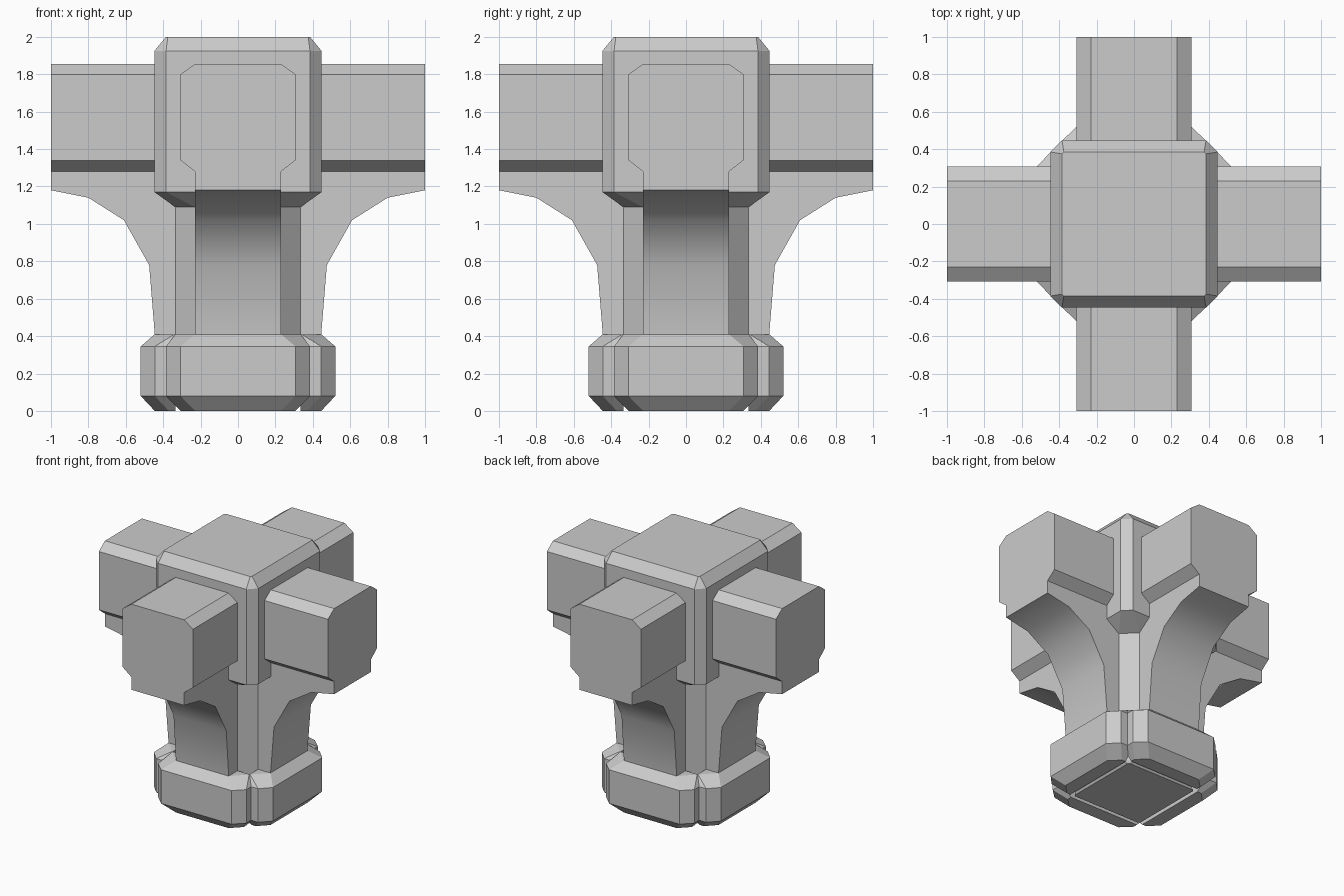
import bpy, bmesh, math
from mathutils import Matrix

if "Cube" in bpy.data.objects:
    bpy.data.objects.remove(bpy.data.objects["Cube"])


def loft(name, loops, turns=0.0):
    """Skin a row of equal-sized point loops, cap both ends, turn about z."""
    bm = bmesh.new()
    rings = [[bm.verts.new(p) for p in loop] for loop in loops]
    n = len(rings[0])
    for a, b in zip(rings, rings[1:]):
        for i in range(n):
            j = (i + 1) % n
            bm.faces.new((a[i], a[j], b[j], b[i]))
    bm.faces.new(rings[0])
    bm.faces.new(rings[-1])
    bmesh.ops.recalc_face_normals(bm, faces=bm.faces)
    bm.transform(Matrix.Rotation(turns * math.pi / 2, 4, 'Z'))
    mesh = bpy.data.meshes.new(name)
    bm.to_mesh(mesh)
    bm.free()
    obj = bpy.data.objects.new(name, mesh)
    bpy.context.collection.objects.link(obj)
    return obj


def octagon(half, flat, z):
    """Square of half-width 'half' with corners cut back to 'flat'."""
    pts = [(half, flat), (flat, half), (-flat, half), (-half, flat),
           (-half, -flat), (-flat, -half), (flat, -half), (half, -flat)]
    return [(x, y, z) for x, y in pts]


# Chamfered joint block at the top
loft("joint_block", [octagon(.335, .23, 1.09), octagon(.447, .385, 1.17),
                     octagon(.447, .385, 1.925), octagon(.385, .375, 2.0)])

# Central column with cut corners, tapered at the foot
loft("column", [octagon(.305, .295, 0), octagon(.335, .23, .04),
                octagon(.335, .23, 1.12)])

# Arms with curved braces: (distance outward, underside height)
brace = [(.30, .40), (.445, .41), (.475, .78), (.61, 1.02), (.80, 1.14), (1.0, 1.18)]
half_section = [(.23, 1.855), (.307, 1.80), (.307, 1.34), (.23, 1.28)]


def arm_section(x, low):
    side = half_section + [(.23, low)]
    return [(x, y, z) for y, z in side] + [(x, -y, z) for y, z in reversed(side)]


# Base plate outline: (front reach, front half-width, side reach, side half-width, z)
plate = [(.445, .23, .37, .307, 0), (.52, .307, .445, .385, .08),
         (.52, .307, .445, .385, .345), (.445, .23, .34, .335, .41)]


def plate_section(front, fw, side, sw, z):
    return [(.335, -sw, z), (side, -sw, z), (front, -fw, z),
            (front, fw, z), (side, sw, z), (.335, sw, z)]


for k, label in enumerate(("right", "back", "left", "front")):
    arm = loft("arm_" + label, [arm_section(*s) for s in brace], k)
    bpy.ops.object.select_all(action='DESELECT')
    arm.select_set(True)
    bpy.context.view_layer.objects.active = arm
    bpy.ops.object.shade_smooth_by_angle(angle=math.radians(32))
    loft("base_plate_" + label, [plate_section(*s) for s in plate], k)
